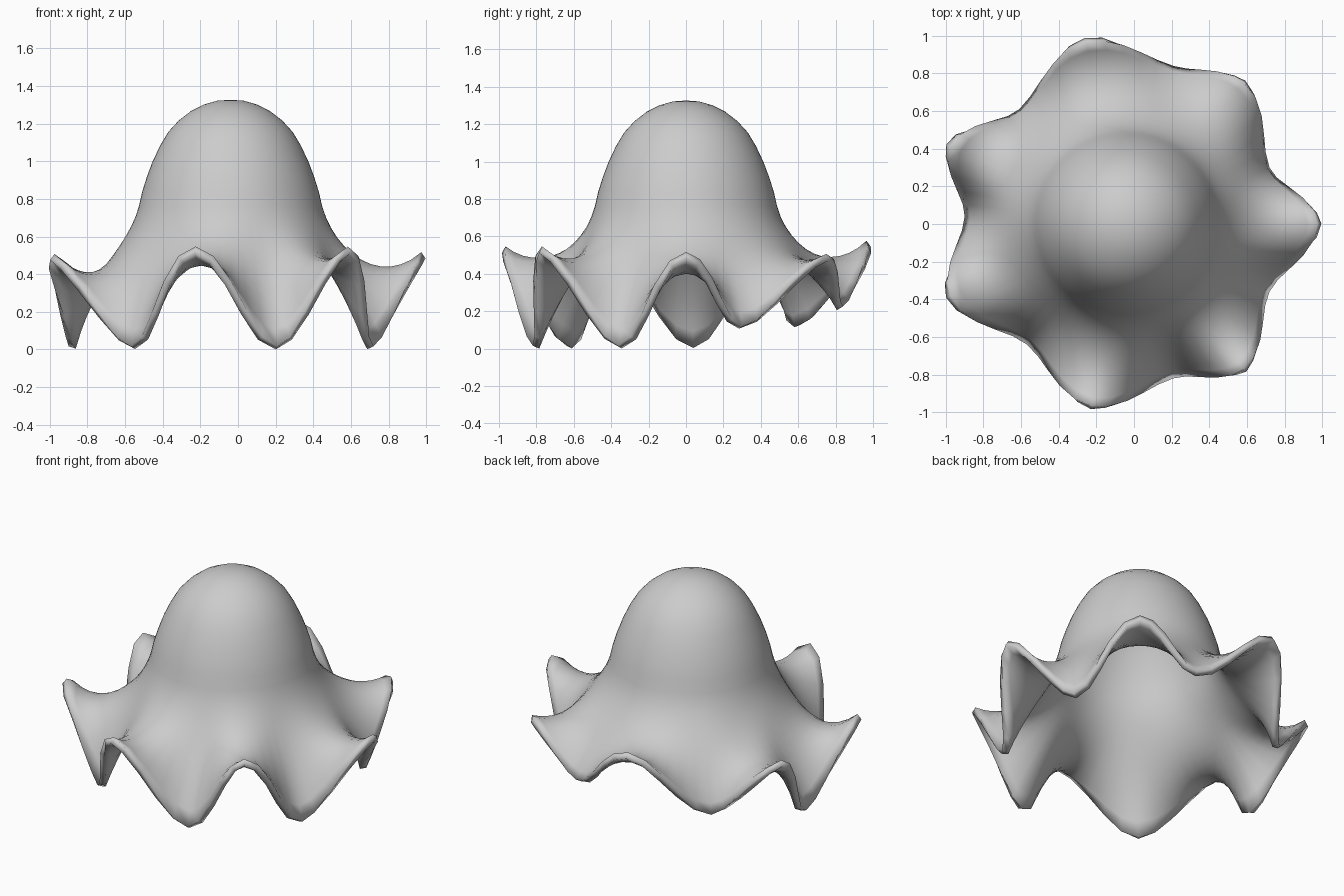
import bpy, math

if "Cube" in bpy.data.objects:
    bpy.data.objects.remove(bpy.data.objects["Cube"])

CX = -0.04          # dome axis offset
SUB = 5             # steps between neighbouring rim points

# Rim: alternating raised fold tips and low hanging points.
# Per point: x, y, z, then second handle (radius, z) shaping the fold
RIM = [(1.00, 0.00, .52, .80, .33), (.72, .30, .12, .77, .43),
       (.60, .77, .51, .80, .42), (.21, .84, .23, .78, .43),
       (-.26, .99, .58, .80, .40), (-.61, .61, .13, .78, .40),
       (-1.0, .42, .51, .78, .27), (-.90, .04, .02, .76, .40),
       (-1.0, -.39, .51, .78, .27), (-.57, -.64, .02, .70, .40),
       (-.23, -.99, .55, .80, .41), (.21, -.82, .02, .70, .40),
       (.60, -.79, .55, .80, .40), (.72, -.36, .02, .70, .40)]

# Dome profile (radius, z) above the skirt
DOME = [(.07, 1.325), (.14, 1.305), (.21, 1.27), (.275, 1.22), (.33, 1.16),
        (.375, 1.085), (.415, 1.00), (.445, .92), (.47, .84)]

# Start of the skirt and first handles (radius, z)
TOP = (.487, .765)
RAISED = (.555, .52)
HANGING = (.54, .55)


def lerp(a, b, t):
    return a + (b - a) * t


def bezier(a, b, c, d, t):
    u = 1 - t
    return u**3 * a + 3 * u * u * t * b + 3 * u * t * t * c + t**3 * d


# Columns around the rim: angle, then the four Bezier points as (radius, z)
n = len(RIM)
angles = [math.atan2(p[1], p[0] - CX) % math.tau for p in RIM] + [math.tau]
columns = []
for i in range(n):
    a, b = RIM[i], RIM[(i + 1) % n]
    ra, rb = [math.hypot(p[0] - CX, p[1]) for p in (a, b)]
    # pull raised tips in a little, thickness adds it back
    ra, rb = (ra * .975, rb) if i % 2 == 0 else (ra, rb * .975)
    for k in range(SUB):
        t = k / SUB
        e = (1 - math.cos(math.pi * t)) / 2
        w = 1 - e if i % 2 == 0 else e
        first = (lerp(HANGING[0], RAISED[0], w), lerp(HANGING[1], RAISED[1], w))
        second = (lerp(a[3], b[3], e), lerp(a[4], b[4], e))
        rim = (lerp(ra, rb, e), lerp(a[2], b[2], e))
        columns.append((lerp(angles[i], angles[i + 1], t), (TOP, first, second, rim)))

# Rings from the crown down to the rim
verts = [(CX, 0, 1.33)]
STEPS = 12
for r, z in DOME:
    verts += [(CX + r * math.cos(c[0]), r * math.sin(c[0]), z) for c in columns]
for s in range(STEPS + 1):
    for ang, pts in columns:
        r = bezier(*[p[0] for p in pts], s / STEPS)
        z = bezier(*[p[1] for p in pts], s / STEPS)
        verts.append((CX + r * math.cos(ang), r * math.sin(ang), z))

m = len(columns)
rings = len(DOME) + STEPS + 1
faces = [(0, 1 + j, 1 + (j + 1) % m) for j in range(m)]
for i in range(rings - 1):
    p, q = 1 + i * m, 1 + (i + 1) * m
    for j in range(m):
        k = (j + 1) % m
        faces.append((p + j, q + j, q + k, p + k))

# Draped cloth
mesh = bpy.data.meshes.new("draped_cloth")
mesh.from_pydata(verts, [], faces)
cloth = bpy.data.objects.new("draped_cloth", mesh)
bpy.context.collection.objects.link(cloth)

# Cloth thickness, grown inward
solid = cloth.modifiers.new("thickness", 'SOLIDIFY')
solid.thickness = 0.04
solid.offset = -1

bpy.context.view_layer.objects.active = cloth
cloth.select_set(True)
bpy.ops.object.modifier_apply(modifier="thickness")
bpy.ops.object.shade_smooth()

# Stand on the floor
low = min(v.co.z for v in cloth.data.vertices)
for v in cloth.data.vertices:
    v.co.z -= low
